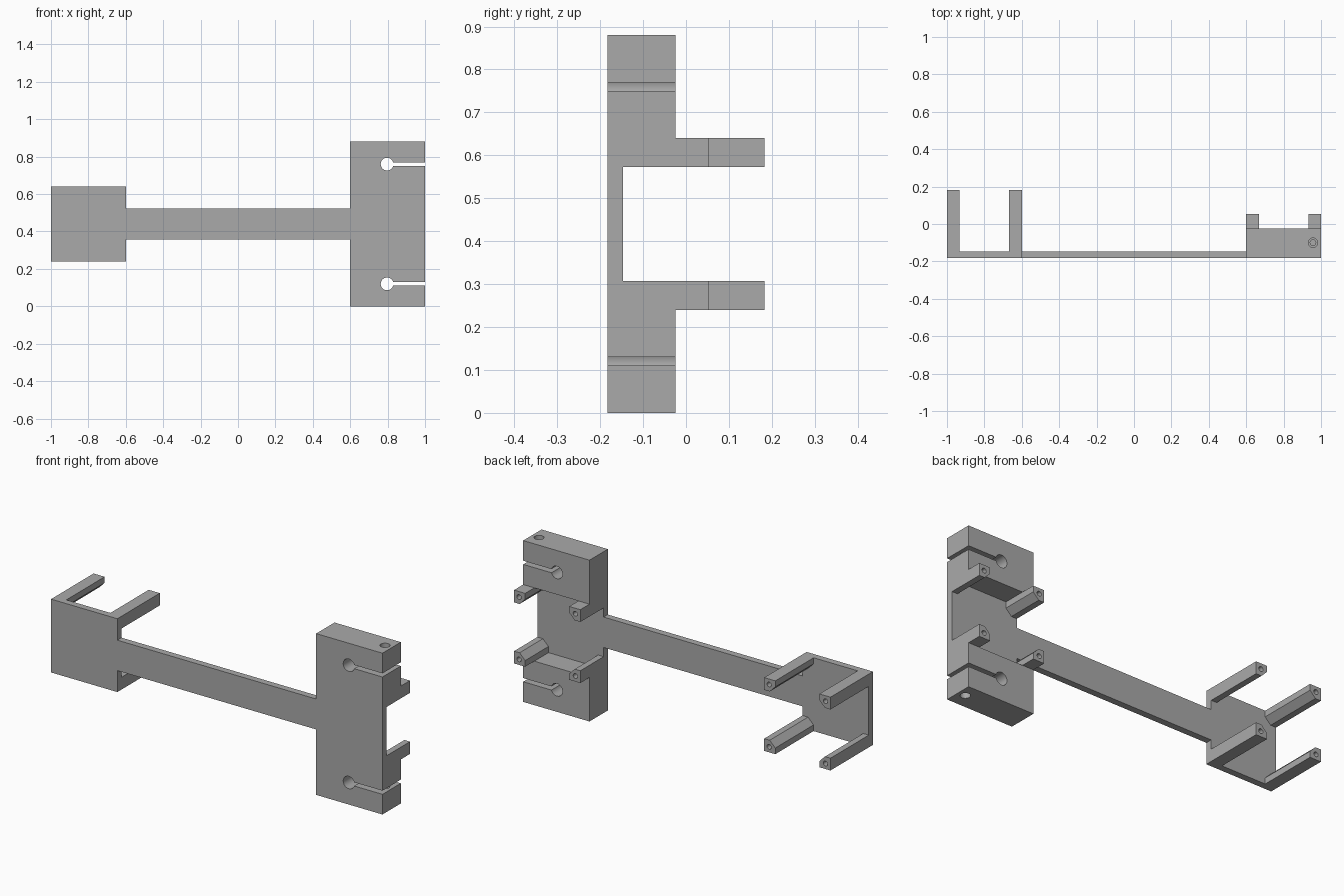
import bpy, bmesh, math
from mathutils import Matrix, Vector

cube = bpy.data.objects.get("Cube")
if cube:
    bpy.data.objects.remove(cube, do_unlink=True)

grey = bpy.data.materials.new("plain grey")
grey.use_nodes = True
colour = (0.40, 0.40, 0.40, 1)
grey.diffuse_color = colour
grey.node_tree.nodes["Principled BSDF"].inputs["Base Color"].default_value = colour

HEIGHT = 0.88
FRONT, WEB_BACK, CLAMP_BACK = -0.183, -0.147, -0.025
POST = 0.067


def finish(name, bm):
    bmesh.ops.recalc_face_normals(bm, faces=bm.faces)
    mesh = bpy.data.meshes.new(name)
    bm.to_mesh(mesh)
    bm.free()
    mesh.materials.append(grey)
    obj = bpy.data.objects.new(name, mesh)
    bpy.context.collection.objects.link(obj)
    return obj


def extrude_profile(name, points, y0, y1):
    """Extrude an (x, z) outline from y0 to y1."""
    bm = bmesh.new()
    face = bm.faces.new([bm.verts.new((x, y0, z)) for x, z in points])
    result = bmesh.ops.extrude_face_region(bm, geom=[face])
    moved = [v for v in result["geom"] if isinstance(v, bmesh.types.BMVert)]
    bmesh.ops.translate(bm, verts=moved, vec=(0, y1 - y0, 0))
    return finish(name, bm)


def drill(obj, start, end, radius):
    """Cut a round hole between two points."""
    start, end = Vector(start), Vector(end)
    axis = end - start
    bm = bmesh.new()
    place = Matrix.Translation((start + end) / 2) @ axis.to_track_quat("Z", "Y").to_matrix().to_4x4()
    bmesh.ops.create_cone(bm, cap_ends=True, segments=24, radius1=radius, radius2=radius,
                          depth=axis.length, matrix=place)
    cutter = finish("hole_cutter", bm)
    cutter.hide_render = True
    mod = obj.modifiers.new("hole", "BOOLEAN")
    mod.operation, mod.solver, mod.object = "DIFFERENCE", "EXACT", cutter
    bpy.context.view_layer.objects.active = obj
    bpy.ops.object.modifier_apply(modifier=mod.name)
    bpy.data.objects.remove(cutter, do_unlink=True)


def smooth(obj):
    bpy.ops.object.select_all(action="DESELECT")
    obj.select_set(True)
    bpy.context.view_layer.objects.active = obj
    bpy.ops.object.shade_smooth_by_angle(angle=math.radians(30))


# Thin frame: end plate, connecting bar and the web between the clamps
lower = [(-1, 0.24), (-0.6, 0.24), (-0.6, 0.357), (0.6, 0.357), (0.6, 0.24), (1, 0.24)]
upper = [(x, HEIGHT - z) for x, z in reversed(lower)]
extrude_profile("frame", lower + upper, FRONT, WEB_BACK)

# Split clamps with a keyhole slot and a screw hole
RADIUS, GAP, CENTRE_X, SLOT_Z = 0.034, 0.01, 0.797, 0.76
opening = math.asin(GAP / RADIUS)
STEPS = 32
arc = []
for i in range(STEPS + 1):
    a = -opening - (2 * math.pi - 2 * opening) * i / STEPS
    arc.append((CENTRE_X + RADIUS * math.cos(a), SLOT_Z + RADIUS * math.sin(a)))
keyhole = ([(0.6, 0.64), (1, 0.64), (1, SLOT_Z - GAP)] + arc +
           [(1, SLOT_Z + GAP), (1, HEIGHT), (0.6, HEIGHT)])
for name, flip in (("upper_clamp", False), ("lower_clamp", True)):
    def level(z):
        return HEIGHT - z if flip else z
    clamp = extrude_profile(name, [(x, level(z)) for x, z in keyhole], FRONT, CLAMP_BACK)
    sx, sy = 0.957, -0.1
    drill(clamp, (sx, sy, level(SLOT_Z)), (sx, sy, level(0.9)), 0.025)
    drill(clamp, (sx, sy, level(0.68)), (sx, sy, level(SLOT_Z)), 0.015)
    smooth(clamp)

# Mounting posts: square with the inner corner cut off, and a pilot hole in the end
CUT = POST / 2
section = [(0, 0), (POST, 0), (POST, POST - CUT), (POST - CUT, POST), (0, POST)]
for side, x_low, x_high, tip in (("right", -1, -0.6, 0.183), ("left", 0.6, 1, 0.054)):
    for x, sx, edge in ((x_low, 1, "outer" if side == "right" else "inner"),
                        (x_high, -1, "inner" if side == "right" else "outer")):
        for z, sz, row in ((0.24, 1, "lower"), (0.64, -1, "upper")):
            post = extrude_profile(f"{side}_{row}_{edge}_post",
                                   [(x + sx * u, z + sz * v) for u, v in section],
                                   WEB_BACK, tip)
            hx, hz = x + sx * 0.03, z + sz * 0.03
            drill(post, (hx, tip - 0.1, hz), (hx, tip + 0.02, hz), 0.013)
            smooth(post)
